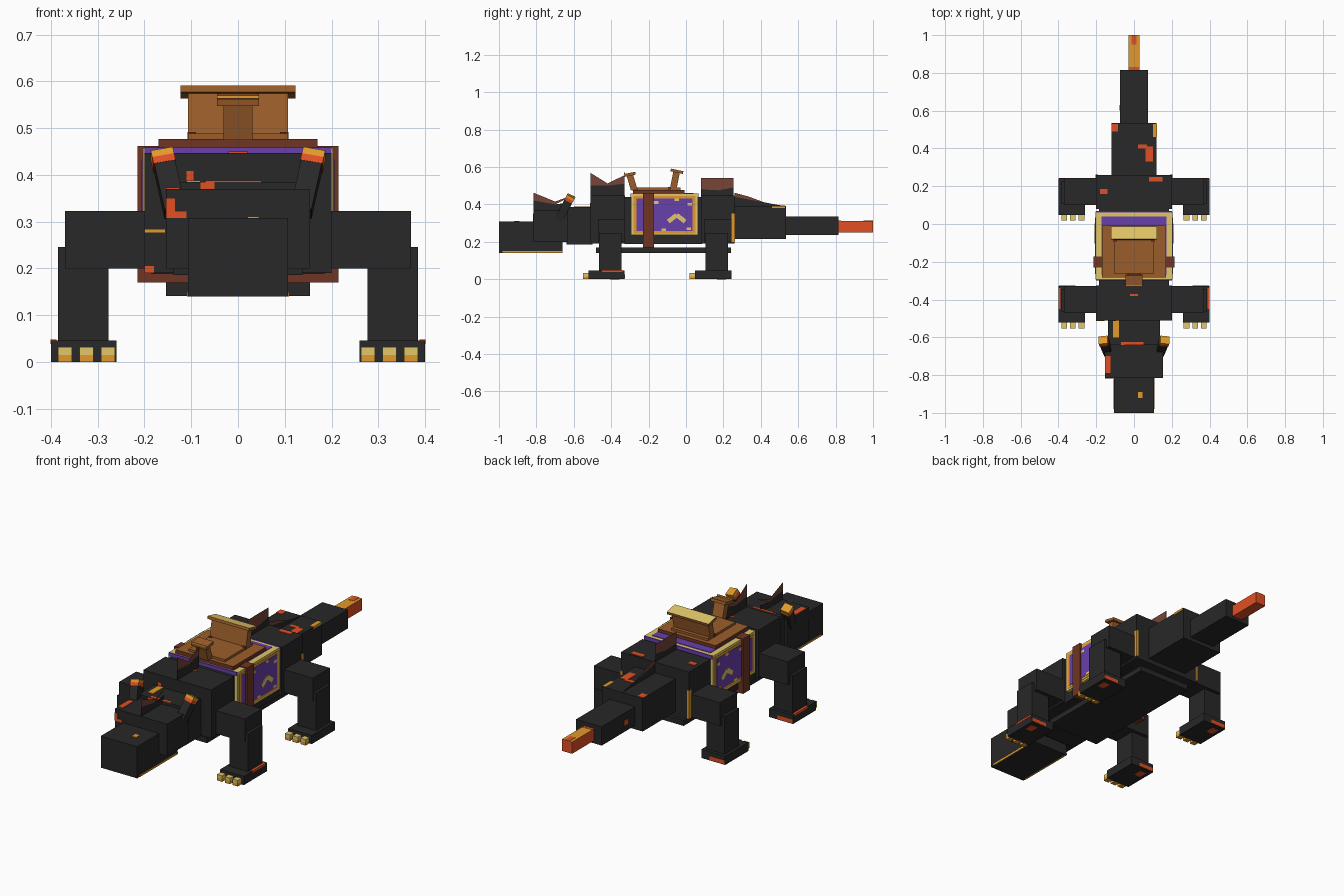
import bpy
import bmesh
from mathutils import Vector, Matrix

start_cube = bpy.data.objects.get("Cube")
if start_cube:
    bpy.data.objects.remove(start_cube, do_unlink=True)


def material(name, r, g, b):
    m = bpy.data.materials.new(name)
    m.use_nodes = True
    m.diffuse_color = (r, g, b, 1)
    m.node_tree.nodes["Principled BSDF"].inputs["Base Color"].default_value = (r, g, b, 1)
    return m


HIDE = material("charcoal hide", .021, .021, .021)
RED = material("ember red", .76, .08, .017)
AMBER = material("amber", .76, .32, .025)
GOLD = material("pale gold", .76, .57, .14)
PURPLE = material("purple cloth", .14, .05, .41)
LEATHER = material("saddle leather", .33, .11, .024)
STRAP = material("dark strap leather", .16, .036, .018)
CREST = material("crest brown", .18, .06, .038)


def finish(name, bm, mats, rule=None):
    """Store a mesh; rule picks a material index from each face normal."""
    bmesh.ops.recalc_face_normals(bm, faces=bm.faces)
    bm.normal_update()
    for f in bm.faces:
        f.material_index = rule(f.normal) if rule else 0
    me = bpy.data.meshes.new(name)
    bm.to_mesh(me)
    bm.free()
    for m in mats:
        me.materials.append(m)
    ob = bpy.data.objects.new(name, me)
    bpy.context.collection.objects.link(ob)
    return ob


def box(name, x, y, z, *mats, rule=None):
    """Box from (low, high) ranges on each axis."""
    lo, hi = Vector((x[0], y[0], z[0])), Vector((x[1], y[1], z[1]))
    bm = bmesh.new()
    bmesh.ops.create_cube(bm, size=1)
    for v in bm.verts:
        v.co = (lo + hi) / 2 + v.co * (hi - lo)
    return finish(name, bm, mats, rule)


def wide(name, half, y, z, *mats, rule=None):
    return box(name, (-half, half), y, z, *mats, rule=rule)


def beam(name, a, b, w, d, *mats, rule=None):
    """Leaning square beam from a to b, w across x and d deep."""
    a, b = Vector(a), Vector(b)
    up = (b - a).normalized()
    side = (Vector((1, 0, 0)) - up * up.x).normalized()
    rot = Matrix((side, up.cross(side), up)).transposed()
    bm = bmesh.new()
    bmesh.ops.create_cube(bm, size=1)
    for v in bm.verts:
        v.co = (a + b) / 2 + rot @ Vector((v.co.x * w, v.co.y * d, v.co.z * (b - a).length))
    return finish(name, bm, mats, rule)


def plate(name, outline, mat, half=.0004):
    """Paper-thin upright plate on the centre line from a (y, z) outline."""
    bm = bmesh.new()
    face = bm.faces.new([bm.verts.new((-half, y, z)) for y, z in outline])
    ext = bmesh.ops.extrude_face_region(bm, geom=[face])
    verts = [g for g in ext["geom"] if isinstance(g, bmesh.types.BMVert)]
    bmesh.ops.translate(bm, verts=verts, vec=(2 * half, 0, 0))
    return finish(name, bm, [mat])


def top_is_second(n):
    return 1 if n.z > .5 else 0


# Head, trunk and tail
wide("snout", .107, (-1, -.66), (.14, .308), HIDE)
wide("head", .154, (-.815, -.63), (.2, .37), HIDE)
wide("neck", .138, (-.64, -.5), (.186, .385), HIDE)
wide("shoulders", .2, (-.51, -.325), (.19, .447), HIDE)
wide("trunk", .185, (-.33, .085), (.188, .44), HIDE)
wide("hips", .2, (.08, .26), (.19, .447), HIDE)
wide("belly_plate", .154, (-.48, .24), (.141, .17), HIDE)
wide("tail_base", .12, (.25, .535), (.215, .39), HIDE)
wide("tail_middle", .075, (.53, .815), (.235, .335), HIDE)
wide("tail_tip", .03, (.81, 1), (.25, .312), RED, AMBER, rule=top_is_second)
wide("tail_tip_mark", .014, (.95, 1), (.308, .3135), RED)
wide("tail_tip_band", .03, (.815, .83), (.308, .3135), RED)

# Legs, feet and claws
for end, y0 in (("front", -.405), ("rear", .165)):
    for s, side in ((1, "left"), (-1, "right")):
        def leg_box(part, x, y, z, mat):
            box(f"{end}_{side}_{part}", sorted((s * x[0], s * x[1])),
                (y0 + y[0], y0 + y[1]), z, mat)
        leg_box("thigh", (.19, .37), (-.065, .078), (.2, .323), HIDE)
        leg_box("shin", (.277, .385), (-.06, .06), (.03, .246), HIDE)
        leg_box("foot", (.26, .4), (-.117, .077), (0, .046), HIDE)
        leg_box("heel_mark", (.31, .398), (.06, .079), (.004, .024), RED)
        leg_box("sole_mark", (.34, .38), (0, .05), (-.0005, .004), RED)
        for k in range(3):
            x = .263 + k * .046
            leg_box("claw", (x, x + .03), (-.147, -.115), (.015, .032), GOLD)
            leg_box("claw_base", (x, x + .03), (-.147, -.115), (0, .015), AMBER)

# Horns leaning out and back, tips in two bands
for s in (-1, 1):
    root, mid = Vector((s * .135, -.68, .32)), Vector((s * .157, -.628, .418))
    step = (mid - root) * .14
    beam("horn", root, mid, .045, .045, HIDE)
    beam("horn_tip_lower", mid, mid + step, .048, .046, RED, AMBER,
         rule=lambda n: 1 if n.y > .3 else 0)
    beam("horn_tip_upper", mid + step, mid + step * 2, .048, .046, AMBER)

# Crests along the back, dark at the root and brown at the points
plate("head_crest", [(-.815, .36), (-.64, .36), (-.62, .41), (-.7, .4), (-.815, .42)], HIDE)
plate("head_crest_points", [(-.815, .42), (-.7, .4), (-.6, .45), (-.7, .415), (-.815, .462)], CREST)
plate("shoulder_crest", [(-.51, .44), (-.33, .44), (-.33, .51), (-.42, .5), (-.51, .5)], HIDE)
plate("shoulder_crest_points",
      [(-.51, .5), (-.42, .49), (-.33, .51), (-.33, .555), (-.42, .512), (-.51, .568)], CREST)
plate("hip_crest", [(.08, .44), (.255, .44), (.255, .49), (.17, .475), (.08, .48)], HIDE)
plate("hip_crest_points", [(.08, .48), (.17, .475), (.255, .49), (.255, .54), (.08, .54)], CREST)
plate("tail_crest", [(.26, .38), (.53, .38), (.53, .39), (.26, .44)], HIDE)
plate("tail_crest_edge", [(.26, .44), (.42, .41), (.34, .44), (.26, .462)], CREST)

# Saddle blanket with trimmed purple panels
wide("blanket", .203, (-.295, .065), (.235, .457), GOLD)
wide("blanket_top", .172, (-.27, .04), (.45, .46), PURPLE)
wide("blanket_front_edge", .2, (-.298, -.29), (.44, .459), PURPLE)
wide("blanket_rear_edge", .2, (.06, .068), (.44, .459), PURPLE)
wide("blanket_side_trim", .2045, (-.28, .05), (.245, .445), AMBER)
wide("blanket_side_panel", .206, (-.264, .034), (.258, .432), PURPLE)
wide("girth_strap", .215, (-.23, -.172), (.17, .462), STRAP)
for s in (-1, 1):
    for t in (-1, 1):
        beam("blanket_chevron", (s * .206, -.05, .343), (s * .206, -.05 + t * .045, .308),
             .004, .024, GOLD)
    for y, z in ((-.16, .41), (-.05, .425), (.02, .4), (.015, .27), (-.12, .265)):
        box("blanket_fleck", sorted((s * .2, s * .207)), (y - .012, y + .012),
            (z - .007, z + .007), GOLD)

# Saddle seat, backrest and pommel
wide("seat_base", .17, (-.283, -.008), (.455, .477), STRAP, LEATHER, rule=top_is_second)
wide("seat_pad", .107, (-.262, -.03), (.47, .489), LEATHER)
wide("pommel_foot", .03, (-.292, -.262), (.475, .49), STRAP)
beam("backrest", (0, -.07, .475), (0, -.05, .575), .214, .035, LEATHER)
beam("backrest_cap", (0, -.05, .57), (0, -.047, .584), .245, .068, LEATHER, GOLD,
     rule=top_is_second)
for s in (-1, 1):
    box("backrest_corner", sorted((s * .09, s * .108)), (-.096, -.08), (.477, .492), STRAP)
    box("cap_scuff", sorted((s * .04, s * .12)), (-.08, -.062), (.575, .587), LEATHER)
beam("pommel", (0, -.278, .48), (0, -.3, .555), .062, .035, LEATHER)
beam("pommel_cap", (0, -.298, .553), (0, -.301, .568), .09, .06, LEATHER)
wide("pommel_cap_edge", .045, (-.332, -.325), (.563, .57), AMBER)

# Ember cracks painted on the hide
marks = [
    ("snout_mark", (.02, .045), (-.92, -.89), (.3, .311), AMBER),
    ("snout_front_mark", (.06, .075), (-1, -.99), (.2, .222), RED),
    ("head_mark", (-.154, -.11), (-.818, -.81), (.308, .322), RED),
    ("head_mark", (-.154, -.135), (-.818, -.81), (.318, .35), RED),
    ("head_top_mark", (-.154, -.125), (-.79, -.7), (.366, .373), RED),
    ("brow_mark", (-.07, .05), (-.64, -.625), (.38, .388), RED),
    ("neck_top_mark", (-.11, -.08), (-.6, -.51), (.38, .388), AMBER),
    ("neck_mark", (-.08, -.05), (-.643, -.635), (.37, .385), RED),
    ("shoulder_mark", (-.11, -.095), (-.513, -.505), (.385, .408), RED),
    ("shoulder_mark", (.075, .09), (-.513, -.505), (.37, .385), RED),
    ("shoulder_low_mark", (-.2, -.18), (-.513, -.505), (.19, .205), RED),
    ("shoulder_side_mark", (-.2, -.156), (-.513, -.505), (.277, .283), AMBER),
    ("shoulder_top_mark", (-.02, .02), (-.38, -.37), (.44, .45), RED),
    ("hip_mark", (-.18, -.14), (.16, .185), (.44, .45), RED),
    ("hip_mark", (.08, .15), (.225, .25), (.44, .45), RED),
    ("tail_mark", (.06, .1), (.33, .41), (.385, .393), RED),
    ("tail_mark", (.02, .07), (.4, .42), (.385, .393), RED),
    ("tail_mark", (-.12, -.085), (.49, .53), (.385, .393), RED),
    ("tail_edge_mark", (.1, .122), (.46, .53), (.38, .392), AMBER),
    ("tail_side_mark", (-.078, -.07), (.6, .63), (.27, .295), RED),
]
for m in marks:
    box(*m)
for s in (-1, 1):
    box("foot_rim_mark", sorted((s * .388, s * .401)), (-.45, -.34), (.038, .048), RED)
    box("hip_edge_mark", sorted((s * .19, s * .203)), (.244, .263), (.2, .35), AMBER)
    box("jaw_edge", sorted((s * .1, s * .109)), (-.98, -.66), (.14, .15), AMBER)
